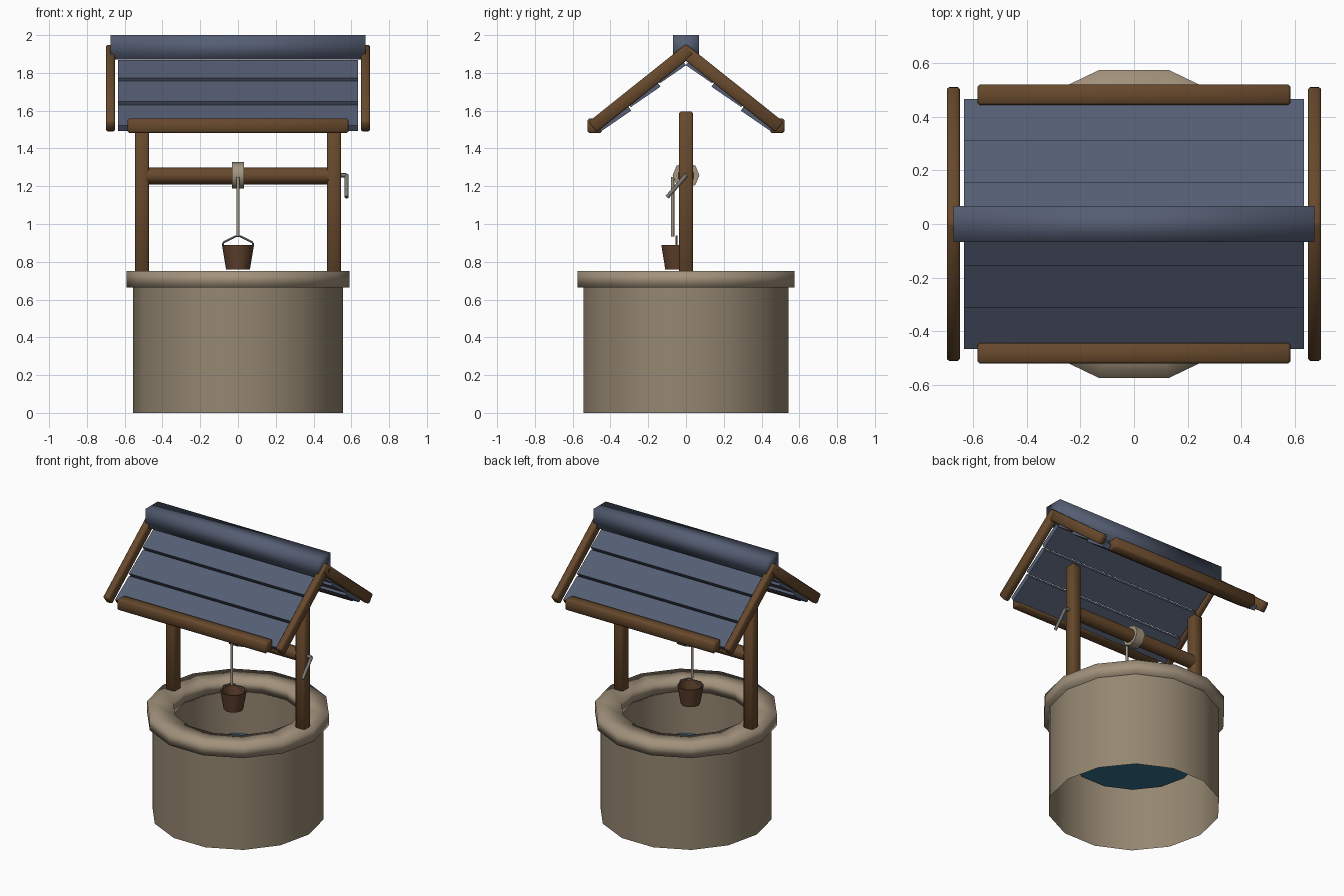
import bpy, bmesh, math
from mathutils import Vector, Matrix

if "Cube" in bpy.data.objects:
    bpy.data.objects.remove(bpy.data.objects["Cube"])


def material(name, rgb):
    m = bpy.data.materials.new(name)
    m.diffuse_color = (*rgb, 1)
    m.use_nodes = True
    m.node_tree.nodes["Principled BSDF"].inputs["Base Color"].default_value = m.diffuse_color
    return m


STONE = material("wall stone", (0.30, 0.24, 0.165))
RIM = material("rim stone", (0.36, 0.285, 0.20))
WOOD = material("brown wood", (0.135, 0.066, 0.025))
PAIL = material("dark bucket wood", (0.115, 0.052, 0.026))
ROOF = material("slate blue", (0.090, 0.112, 0.172))
ROPE = material("rope", (0.36, 0.30, 0.22))
METAL = material("grey metal", (0.20, 0.19, 0.175))
WATER = material("water blue", (0.035, 0.17, 0.28))


def finish(name, bm, mat, angle=40):
    me = bpy.data.meshes.new(name)
    bm.to_mesh(me)
    bm.free()
    me.materials.append(mat)
    for p in me.polygons:
        p.use_smooth = True
    me.set_sharp_from_angle(angle=math.radians(angle))
    ob = bpy.data.objects.new(name, me)
    bpy.context.collection.objects.link(ob)
    return ob


def revolve(name, profile, n, mat, closed=False, at=(0, 0), angle=40):
    bm = bmesh.new()
    rings = [[bm.verts.new((at[0] + r * math.cos(2 * math.pi * i / n),
                            at[1] + r * math.sin(2 * math.pi * i / n), z))
              for i in range(n)] for r, z in profile]
    pairs = list(zip(rings, rings[1:])) + ([(rings[-1], rings[0])] if closed else [])
    for a, b in pairs:
        for i in range(n):
            k = (i + 1) % n
            bm.faces.new((a[i], a[k], b[k], b[i]))
    bmesh.ops.remove_doubles(bm, verts=bm.verts, dist=1e-5)
    return finish(name, bm, mat, angle)


def box(name, centre, size, mat, tilt=0, bevel=0.01, angle=50):
    bm = bmesh.new()
    bmesh.ops.create_cube(bm, size=1, matrix=Matrix.Diagonal((*size, 1)))
    if bevel:
        bmesh.ops.bevel(bm, geom=bm.edges[:], offset=bevel, segments=1, affect='EDGES')
    bm.transform(Matrix.Translation(centre) @ Matrix.Rotation(tilt, 4, 'X'))
    return finish(name, bm, mat, angle)


def rods(name, points, radius, mat, n=8):
    bm = bmesh.new()
    for a, b in zip(points, points[1:]):
        a, b = Vector(a), Vector(b)
        d = b - a
        rot = d.to_track_quat('Z', 'Y').to_matrix().to_4x4()
        bmesh.ops.create_cone(bm, cap_ends=True, segments=n, radius1=radius, radius2=radius,
                              depth=d.length, matrix=Matrix.Translation((a + b) / 2) @ rot)
    return finish(name, bm, mat, 50)


# Stone well: open-bottomed wall, rim ring, water inside
revolve("well_wall", [(0.556, 0), (0.556, 0.67), (0.42, 0.67), (0.42, 0.37)], 14, STONE)
revolve("well_rim", [(0.59, 0.665), (0.59, 0.75), (0.42, 0.75), (0.42, 0.665)], 14, RIM,
        closed=True, angle=180)
revolve("water", [(0.42, 0.372), (0, 0.372)], 14, WATER)

# Posts
for s, side in ((-1, "left"), (1, "right")):
    box(f"{side}_post", (s * 0.508, 0, 1.165), (0.075, 0.075, 0.86), WOOD)

# Windlass, rope coil and crank
rods("windlass", [(-0.48, 0, 1.255), (0.48, 0, 1.255)], 0.045, WOOD, 10)
rods("rope_coil", [(-0.033, 0, 1.258), (0.033, 0, 1.258)], 0.071, ROPE)
rods("crank", [(0.53, 0, 1.258), (0.575, 0, 1.258), (0.575, -0.10, 1.142)], 0.011, METAL)

# Rope, bucket and bail
rods("rope", [(0, -0.071, 1.25), (0, -0.071, 0.935)], 0.009, ROPE)
revolve("bucket", [(0, 0.76), (0.063, 0.76), (0.085, 0.89), (0.076, 0.89), (0.056, 0.775), (0, 0.775)],
        10, PAIL, at=(0, -0.05))
rods("bucket_bail", [(-0.081, -0.05, 0.885), (-0.078, -0.05, 0.902), (-0.012, -0.05, 0.935),
                     (0.012, -0.05, 0.935), (0.078, -0.05, 0.902), (0.081, -0.05, 0.885)],
     0.005, METAL, 6)


def slope_box(name, s, start, length, thick, tilt, x, width, mat, bevel, base=0.5):
    """Box running down one roof slope; start is its upper end, base the offset of its centre."""
    d = Vector((0, math.cos(tilt), -math.sin(tilt)))
    up = Vector((0, math.sin(tilt), math.cos(tilt)))
    c = Vector((x, *start)) + d * length / 2 + up * thick * base
    c.y *= s
    return box(name, c, (width, length, thick), mat, -s * tilt, bevel)


for s, side in ((-1, "front"), (1, "back")):
    # Three overlapping rows of roof boards
    t = math.radians(34.5)
    for r in range(3):
        y0 = 0.155 * r - (0.02 if r else 0)
        z0 = 1.84 - 0.127 * r + (0.014 if r else 0)
        length = (0.155 * r + 0.138 - y0) / math.cos(t)
        slope_box(f"{side}_roof_row_{r + 1}", s, (y0, z0), length, 0.035, t, 0, 1.27, ROOF, 0)
    # Rafters at both gable ends
    t = math.atan2(0.395, 0.495)
    for x, end in ((-0.675, "left"), (0.675, "right")):
        slope_box(f"{side}_{end}_rafter", s, (-0.022, 1.9255), 0.661, 0.07, t, x, 0.048,
                  WOOD, 0.008, base=0)
    # Eave beam
    box(f"{side}_eave_beam", (0, s * 0.483, 1.52), (1.17, 0.078, 0.078), WOOD)

# Ridge cap
box("ridge_cap", (0, 0, 1.935), (1.35, 0.135, 0.13), ROOF, bevel=0, angle=180)
